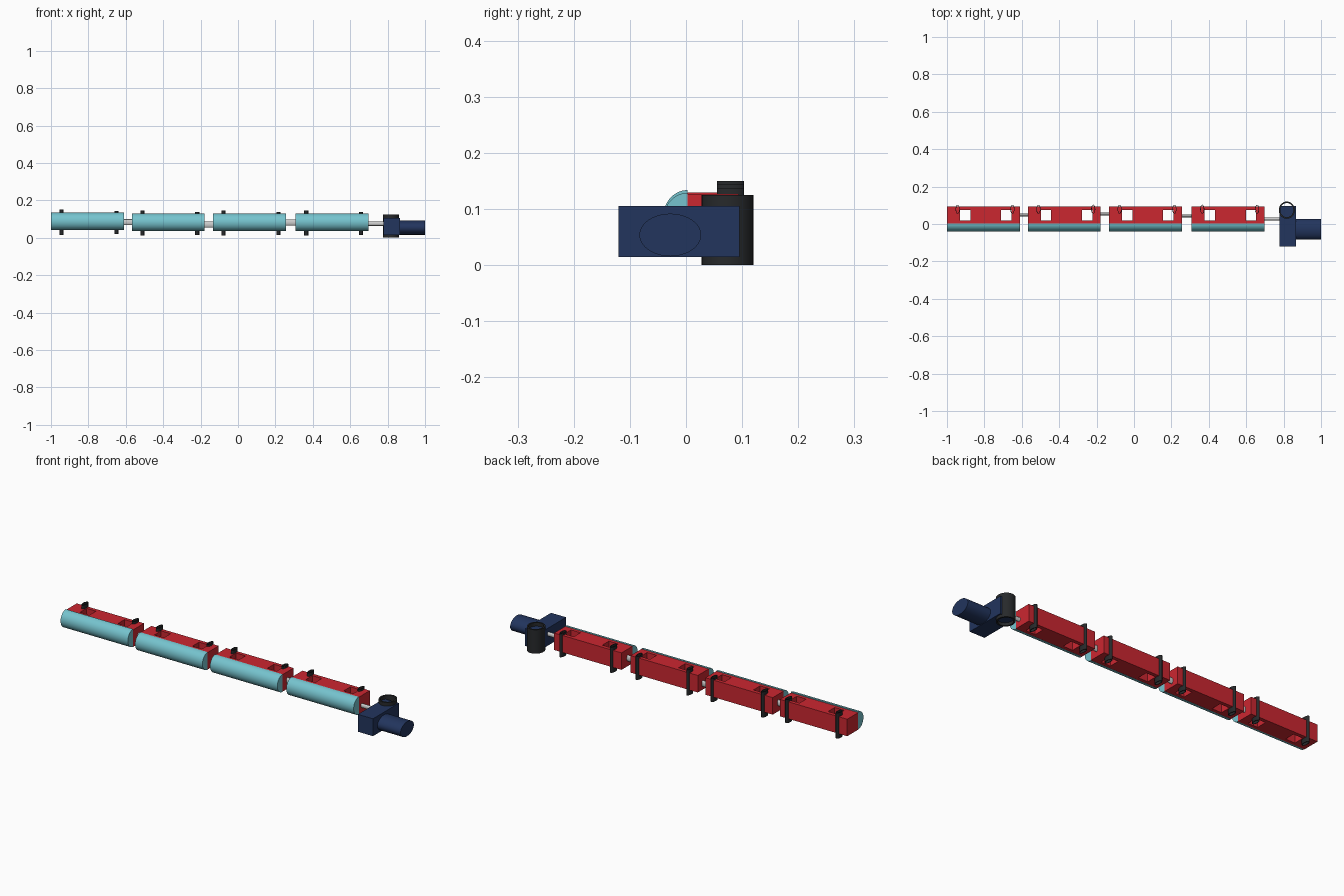
import bpy, bmesh, math

if "Cube" in bpy.data.objects:
    bpy.data.objects.remove(bpy.data.objects["Cube"])


def material(name, color):
    m = bpy.data.materials.new(name)
    m.diffuse_color = (*color, 1)
    m.use_nodes = True
    m.node_tree.nodes["Principled BSDF"].inputs["Base Color"].default_value = m.diffuse_color
    return m


RED = material("red", (0.60, 0.02, 0.03))
CYAN = material("cyan", (0.18, 0.55, 0.62))
NAVY = material("navy", (0.016, 0.035, 0.11))
BLACK = material("black", (0.02, 0.022, 0.024))


def box(name, lo, hi, mat=None):
    bpy.ops.mesh.primitive_cube_add(size=1, location=[(a + b) / 2 for a, b in zip(lo, hi)])
    ob = bpy.context.object
    ob.name = name
    ob.scale = [b - a for a, b in zip(lo, hi)]
    bpy.ops.object.transform_apply(location=False, rotation=False, scale=True)
    if mat:
        ob.data.materials.append(mat)
    return ob


def finish(name, bm, mat):
    bmesh.ops.recalc_face_normals(bm, faces=bm.faces)
    me = bpy.data.meshes.new(name)
    bm.to_mesh(me)
    bm.free()
    ob = bpy.data.objects.new(name, me)
    bpy.context.collection.objects.link(ob)
    if mat:
        me.materials.append(mat)
    bpy.ops.object.select_all(action='DESELECT')
    ob.select_set(True)
    bpy.context.view_layer.objects.active = ob
    bpy.ops.object.shade_smooth_by_angle(angle=math.radians(35))
    return ob


def bar(name, x0, x1, cy, cz, ry, rz, mat, start=0.0, sweep=2 * math.pi, n=40):
    """Elliptical (or part elliptical) solid lying along x."""
    bm = bmesh.new()
    count = n if sweep > 6.2 else n + 1
    pts = [(cy + ry * math.cos(start + sweep * i / n), cz + rz * math.sin(start + sweep * i / n))
           for i in range(count)]
    face = bm.faces.new([bm.verts.new((x0, y, z)) for y, z in pts])
    new = bmesh.ops.extrude_face_region(bm, geom=[face], use_keep_orig=True)["geom"]
    bmesh.ops.translate(bm, vec=(x1 - x0, 0, 0),
                        verts=[v for v in new if isinstance(v, bmesh.types.BMVert)])
    return finish(name, bm, mat)


def tube(name, cx, cy, rx, ry, z0, z1, wall, mat, n=40):
    """Upright open elliptical sleeve."""
    bm = bmesh.new()
    rings = []
    for t, z in ((0, z0), (0, z1), (wall, z1), (wall, z0)):
        rings.append([bm.verts.new((cx + (rx - t) * math.cos(2 * math.pi * i / n),
                                    cy + (ry - t) * math.sin(2 * math.pi * i / n), z))
                      for i in range(n)])
    for k in range(4):
        a, b = rings[k], rings[(k + 1) % 4]
        for i in range(n):
            j = (i + 1) % n
            bm.faces.new((a[i], a[j], b[j], b[i]))
    return finish(name, bm, mat)


# Four repeated sections: red block with square through holes, rounded front, two clips
for k, x in enumerate((-1.0, -0.568, -0.134, 0.308)):
    lift = 0.005 if k == 0 else 0.0
    n = k + 1
    block = box(f"section_block_{n}", (x, 0.003, 0.038 + lift / 2),
                (x + 0.39, 0.094, 0.127 + lift / 2), RED)
    for dx in (0.07, 0.29):
        cutter = box("hole_cutter", (x + dx, 0.02, 0), (x + dx + 0.055, 0.075, 0.2))
        mod = block.modifiers.new("hole", 'BOOLEAN')
        mod.object, mod.solver = cutter, 'EXACT'
        bpy.context.view_layer.objects.active = block
        bpy.ops.object.modifier_apply(modifier=mod.name)
        bpy.data.objects.remove(cutter, do_unlink=True)
    bar(f"rounded_front_{n}", x, x + 0.39, 0.003, 0.083 + lift, 0.043, 0.046, CYAN,
        math.pi / 2, math.pi, 32)
    tube(f"left_clip_{n}", x + 0.057, 0.079, 0.011, 0.024, 0.011 + lift, 0.145 + lift,
         0.003, BLACK, 24)
    tube(f"right_clip_{n}", x + 0.35, 0.079, 0.011, 0.024, 0.014 + lift, 0.137 + lift,
         0.003, BLACK, 24)

# Grey link rods between the sections
for n, (x0, x1, y, z) in enumerate(((-0.612, -0.566, 0.048, 0.083), (-0.18, -0.132, 0.053, 0.07),
                                    (0.254, 0.31, 0.043, 0.081), (0.696, 0.785, 0.027, 0.075)), 1):
    bar(f"link_rod_{n}", x0, x1, y, z, 0.008, 0.016 if n < 4 else 0.011, None, n=24)

# Drive unit at the right end
box("gear_housing", (0.779, -0.12, 0.015), (0.866, 0.095, 0.106), NAVY)
bar("motor_body", 0.86, 1.0, -0.028, 0.054, 0.055, 0.038, NAVY)
tube("upright_sleeve", 0.817, 0.074, 0.043, 0.046, 0.0, 0.125, 0.008, BLACK)
